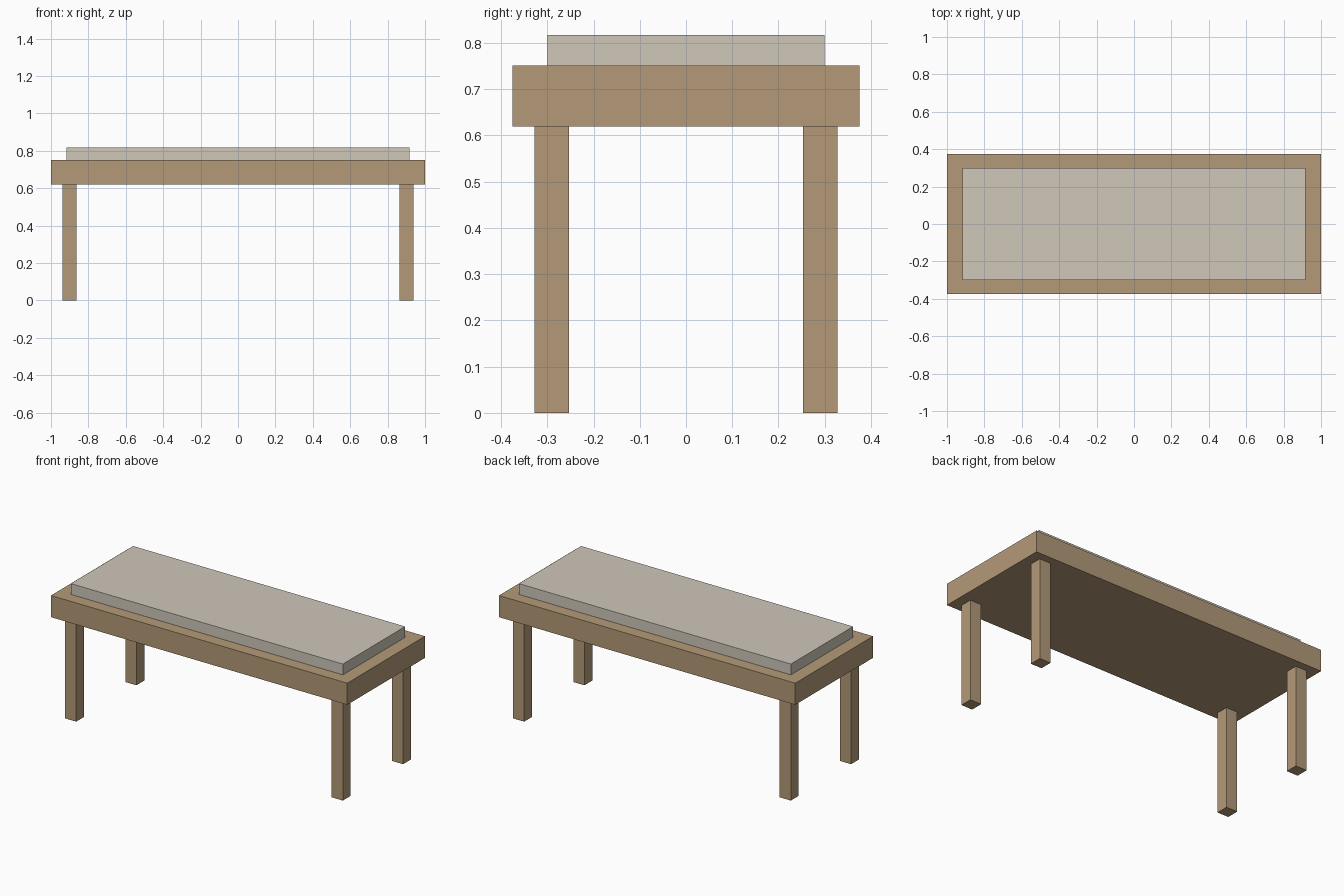
import bpy

if "Cube" in bpy.data.objects:
    bpy.data.objects.remove(bpy.data.objects["Cube"])


def material(name, color):
    mat = bpy.data.materials.new(name)
    mat.diffuse_color = (*color, 1)
    mat.use_nodes = True
    mat.node_tree.nodes["Principled BSDF"].inputs["Base Color"].default_value = mat.diffuse_color
    return mat


def box(name, center, size, mat):
    bpy.ops.mesh.primitive_cube_add(size=1, location=center)
    obj = bpy.context.object
    obj.name = name
    obj.scale = size
    bpy.ops.object.transform_apply(location=False, rotation=False, scale=True)
    obj.data.materials.append(mat)
    return obj


wood = material("wood", (0.456, 0.323, 0.188))
fabric = material("fabric", (0.62, 0.57, 0.49))

LEG_TOP, FRAME_TOP, CUSHION_TOP = 0.619, 0.751, 0.817

# Thick wooden seat frame
box("seat_frame", (0, 0, (LEG_TOP + FRAME_TOP) / 2),
    (2.0, 0.75, FRAME_TOP - LEG_TOP), wood)

# Inset cushion resting on the frame
box("cushion", (0, 0, (FRAME_TOP + CUSHION_TOP) / 2),
    (1.836, 0.6, CUSHION_TOP - FRAME_TOP), fabric)

# Four square legs
for side, sx in (("left", -1), ("right", 1)):
    for end, sy in (("front", -1), ("back", 1)):
        box(f"{end}_{side}_leg", (sx * 0.9, sy * 0.2905, LEG_TOP / 2),
            (0.075, 0.075, LEG_TOP), wood)
